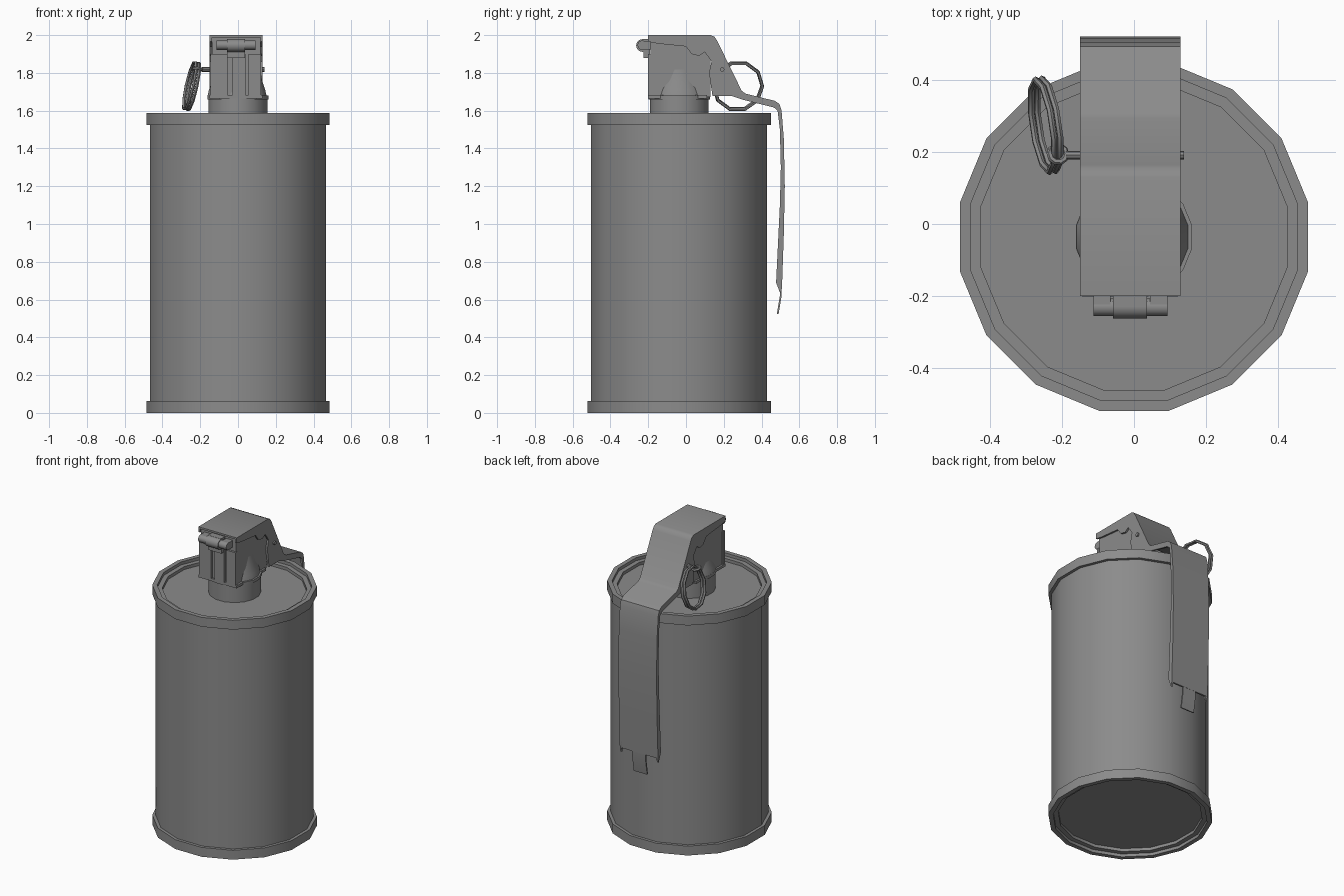
import bpy, bmesh, math
from mathutils import Vector

if "Cube" in bpy.data.objects:
    bpy.data.objects.remove(bpy.data.objects["Cube"], do_unlink=True)

metal = bpy.data.materials.new("grey metal")
metal.use_nodes = True
GREY = (0.26, 0.26, 0.26, 1)
metal.diffuse_color = GREY
metal.node_tree.nodes["Principled BSDF"].inputs["Base Color"].default_value = GREY

AXIS_Y = -0.036            # centre line of the canister
LEFT, RIGHT = 0.13, -0.15  # sides of the lever


def finish(obj, name, angle=35):
    obj.name = name
    obj.data.materials.clear()
    obj.data.materials.append(metal)
    bpy.ops.object.select_all(action="DESELECT")
    obj.select_set(True)
    bpy.context.view_layer.objects.active = obj
    bpy.ops.object.shade_smooth_by_angle(angle=math.radians(angle))
    return obj


def from_bmesh(bm, name):
    bmesh.ops.recalc_face_normals(bm, faces=bm.faces[:])
    mesh = bpy.data.meshes.new(name)
    bm.to_mesh(mesh)
    bm.free()
    obj = bpy.data.objects.new(name, mesh)
    bpy.context.collection.objects.link(obj)
    return finish(obj, name)


def lathe(name, profile, sides=16, x=0):
    """Turn (radius, height) points about a vertical axis, capping both ends."""
    bm = bmesh.new()
    rings = []
    for r, z in profile:
        angles = [2 * math.pi * (i + 0.5) / sides for i in range(sides)]
        rings.append([bm.verts.new((x + r * math.cos(a), AXIS_Y + r * math.sin(a), z))
                      for a in angles])
    for low, high in zip(rings, rings[1:]):
        for i in range(sides):
            j = (i + 1) % sides
            bm.faces.new((low[i], low[j], high[j], high[i]))
    bm.faces.new(rings[0])
    bm.faces.new(rings[-1])
    return from_bmesh(bm, name)


def slab(name, outline, x0, x1):
    """Extrude a (y, z) outline across x."""
    bm = bmesh.new()
    a = [bm.verts.new((x0, y, z)) for y, z in outline]
    b = [bm.verts.new((x1, y, z)) for y, z in outline]
    bm.faces.new(a)
    bm.faces.new(b)
    for i in range(len(a)):
        j = (i + 1) % len(a)
        bm.faces.new((a[i], a[j], b[j], b[i]))
    return from_bmesh(bm, name)


def ribbon(name, path, x0, x1, thick=0.012):
    """Sheet of even thickness lying under a (y, z) path."""
    inner = []
    for i, p in enumerate(path):
        d = Vector(path[min(i + 1, len(path) - 1)]) - Vector(path[max(i - 1, 0)])
        d.normalize()
        inner.append((p[0] + d.y * thick, p[1] - d.x * thick))
    return slab(name, path + inner[::-1], x0, x1)


def box(name, x, y, z):
    return slab(name, [(y[0], z[0]), (y[1], z[0]), (y[1], z[1]), (y[0], z[1])], *x)


def rod(name, x0, x1, y, z, r, sides=12):
    bpy.ops.mesh.primitive_cylinder_add(vertices=sides, radius=r, depth=x1 - x0,
                                        location=((x0 + x1) / 2, y, z),
                                        rotation=(0, math.pi / 2, 0))
    return finish(bpy.context.object, name)


def ring(name, centre, normal, radius, tube, sides=10):
    bpy.ops.mesh.primitive_torus_add(major_segments=sides, minor_segments=6,
                                     major_radius=radius, minor_radius=tube,
                                     location=centre)
    obj = bpy.context.object
    obj.rotation_euler = Vector(normal).to_track_quat("Z", "Y").to_euler()
    return finish(obj, name, 50)


# Canister with rolled rims and stepped, recessed ends
half = [(0.435, 0.04), (0.435, 0.02), (0.465, 0.02), (0.465, 0),
        (0.4945, 0), (0.4945, 0.062), (0.475, 0.062)]
lathe("canister", half + [(r, 1.587 - z) for r, z in half[::-1]])

# Neck with a collar flaring into the fuze block
lathe("neck", [(0.158, 1.54), (0.158, 1.66), (0.165, 1.66), (0.165, 1.68)])
lathe("neck_flare", [(0.16, 1.675), (0.152, 1.71), (0.135, 1.76), (0.125, 1.82)], x=-0.005)

# Fuze block with front ribs and side cheeks
box("fuze_block", (-0.138, 0.118), (-0.188, 0.13), (1.672, 1.988))
box("fuze_foot", (-0.15, 0.13), (-0.2, 0.11), (1.665, 1.682))
for x0, x1 in ((-0.145, -0.055), (-0.03, 0.04), (0.055, 0.122)):
    box("front_rib", (x0, x1), (-0.202, -0.18), (1.682, 1.9))

# Safety lever: cover sheet, arm and long strap
lever = [(-0.2, 2.0), (0.13, 2.0), (0.15, 1.992), (0.165, 1.97), (0.295, 1.705),
         (0.315, 1.69), (0.47, 1.652), (0.495, 1.635), (0.506, 1.6), (0.518, 1.45),
         (0.523, 1.2), (0.518, 0.95), (0.508, 0.66)]
ribbon("lever_sheet", lever, RIGHT, LEFT)
ribbon("lever_tab", [(0.508, 0.7), (0.506, 0.62), (0.49, 0.522)], -0.058, 0.04, 0.009)

# Folded lever sides, with a wavy lower edge over the block
under = [(0.5, 0.63), (0.477, 0.69), (0.497, 1.1), (0.502, 1.3), (0.497, 1.5),
         (0.485, 1.6), (0.465, 1.617), (0.3, 1.658), (0.24, 1.678), (0.14, 1.678),
         (0.122, 1.8), (0.135, 1.86), (0.1, 1.91), (0.07, 1.89), (0.03, 1.9),
         (0.0, 1.94), (-0.15, 1.955), (-0.2, 1.965)]
for side, x0, x1 in (("right", RIGHT, RIGHT + 0.012), ("left", LEFT - 0.012, LEFT)):
    slab(side + "_lever_flange", lever + under, x0, x1)

# Front hinge: pin, central curl and its strap
rod("hinge_pin", -0.113, 0.093, -0.232, 1.947, 0.025)
rod("hinge_curl", -0.058, 0.036, -0.23, 1.945, 0.034)
box("hinge_strap", (-0.058, 0.036), (-0.225, -0.19), (1.88, 1.95))
box("hinge_top", (-0.058, 0.036), (-0.23, -0.18), (1.965, 1.98))
for x0, x1 in ((-0.113, -0.066), (0.044, 0.093)):
    box("hinge_lug", (x0, x1), (-0.235, -0.18), (1.925, 1.97))

# Pull pin with its eye and a double split ring
rod("pull_pin", -0.19, 0.14, 0.192, 1.818, 0.012, 8)
ring("pin_eye", (-0.212, 0.195, 1.82), (0.15, 0.2, 1), 0.023, 0.009)
normal = Vector((1, 0.15, -0.22)).normalized()
for offset in (-0.009, 0.009):
    ring("pull_ring", Vector((-0.246, 0.275, 1.73)) + normal * offset, normal, 0.13, 0.009)
